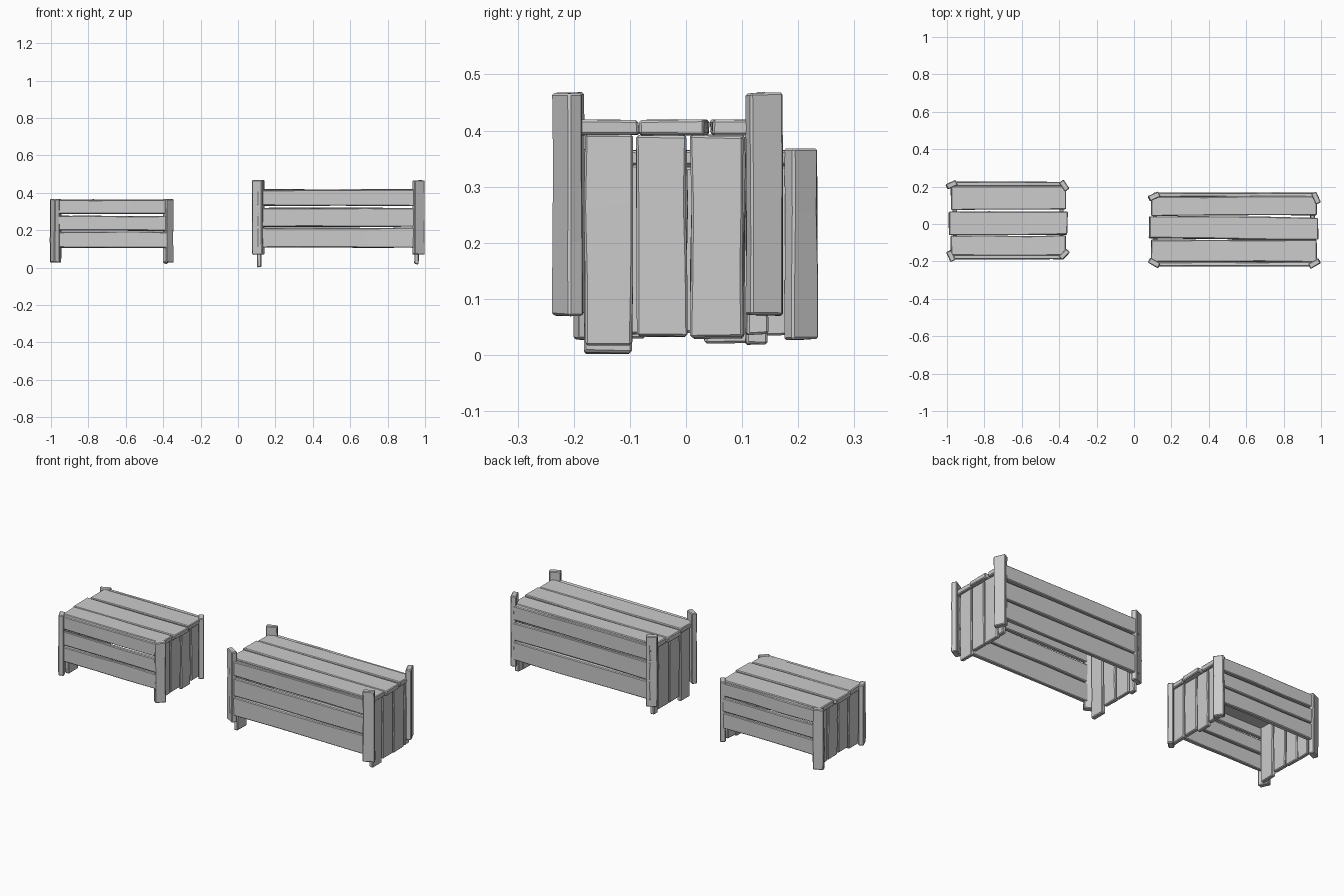
import bpy, bmesh, math, random
from mathutils import Matrix, Vector

if "Cube" in bpy.data.objects:
    bpy.data.objects.remove(bpy.data.objects["Cube"])

random.seed(4)


def plank(name, lo, hi, angle=0.0, skew=0.0, wobble=0.003):
    """Worn board filling lo..hi: three segments along its length, uneven edges, chamfered."""
    lo, hi = Vector(lo), Vector(hi)
    size, mid = hi - lo, (lo + hi) / 2
    axis = max(range(3), key=lambda i: size[i])
    bm = bmesh.new()
    bmesh.ops.create_cube(bm, size=1)
    long_edges = [e for e in bm.edges
                  if abs(e.verts[0].co[axis] - e.verts[1].co[axis]) > 0.5]
    bmesh.ops.subdivide_edges(bm, edges=long_edges, cuts=2, use_grid_fill=True)
    thin = min(range(3), key=lambda i: size[i])
    for v in bm.verts:
        v.co = Vector(v.co[i] * size[i] for i in range(3))
        for i in range(3):
            amount = wobble * (0.3 if i == thin else 1)
            v.co[i] += random.uniform(-amount, amount)
    bmesh.ops.rotate(bm, verts=bm.verts, matrix=Matrix.Rotation(math.radians(angle), 3, 'Z'))
    if skew:
        bmesh.ops.rotate(bm, verts=bm.verts, matrix=Matrix.Rotation(math.radians(skew), 3, 'Z'))
    bmesh.ops.translate(bm, verts=bm.verts, vec=mid)
    me = bpy.data.meshes.new(name)
    bm.to_mesh(me)
    bm.free()
    ob = bpy.data.objects.new(name, me)
    bpy.context.collection.objects.link(ob)
    bev = ob.modifiers.new("chamfer", 'BEVEL')
    bev.width = 0.004
    bev.segments = 1
    bev.limit_method = 'ANGLE'
    bev.angle_limit = math.radians(40)


def crate(name, x0, x1, y0, y1, top, rows, lid, ends, low_left, low_right,
          posts, post_z, overhang, skew):
    t = 0.023
    # long sides, three boards each
    for side, y in (("front", y0), ("back", y1 - t)):
        for i, (a, b) in enumerate(rows):
            plank(f"{name}_{side}_board_{i}", (x0 + 0.01, y, a), (x1 - 0.01, y + t, b))
    # lid boards, middle one longer
    for i, (a, b) in enumerate(lid):
        e = overhang if i == 1 else 0.004
        plank(f"{name}_lid_board_{i}", (x0 - e, a, top - 0.027), (x1 + e, b, top),
              skew=skew if i == 1 else 0)
    # upright boards at both ends
    for side, x, lows in (("left", x0 + 0.006, low_left), ("right", x1 - 0.006 - t, low_right)):
        for i, ((a, b), z) in enumerate(zip(ends, lows)):
            plank(f"{name}_{side}_end_board_{i}", (x, a, z), (x + t, b, top - 0.028))
    # corner posts turned to the diagonal
    w, d = posts[0]
    for i, (px, py, ang) in enumerate(posts[1:]):
        plank(f"{name}_corner_post_{i}", (px - w / 2, py - d / 2, post_z[0]),
              (px + w / 2, py + d / 2, post_z[1]), angle=ang, wobble=0.002)


crate("long_crate", 0.095, 0.972, -0.226, 0.167, 0.419,
      [(0.108, 0.213), (0.22, 0.32), (0.332, 0.415)],
      [(-0.203, -0.084), (-0.08, 0.039), (0.045, 0.147)],
      [(-0.18, -0.097), (-0.087, 0.001), (0.009, 0.103), (0.107, 0.145)],
      (0.003, 0.034, 0.03, 0.018), (0.018, 0.035, 0.034, 0.036),
      [(0.062, 0.03), (0.108, -0.208, -30), (0.965, -0.211, 30),
       (0.108, 0.148, 25), (0.973, 0.139, -66)],
      (0.07, 0.467), 0.014, -0.5)

crate("short_crate", -0.975, -0.37, -0.188, 0.226, 0.365,
      [(0.106, 0.192), (0.199, 0.276), (0.288, 0.362)],
      [(-0.167, -0.063), (-0.058, 0.067), (0.077, 0.204)],
      [(-0.16, -0.07), (-0.062, 0.025), (0.032, 0.115), (0.121, 0.195)],
      (0.03, 0.045, 0.04, 0.038), (0.036, 0.04, 0.022, 0.036),
      [(0.056, 0.03), (-0.979, -0.171, -65), (-0.373, -0.162, 45),
       (-0.975, 0.21, 25), (-0.373, 0.205, -55)],
      (0.028, 0.367), 0.014, 0)
